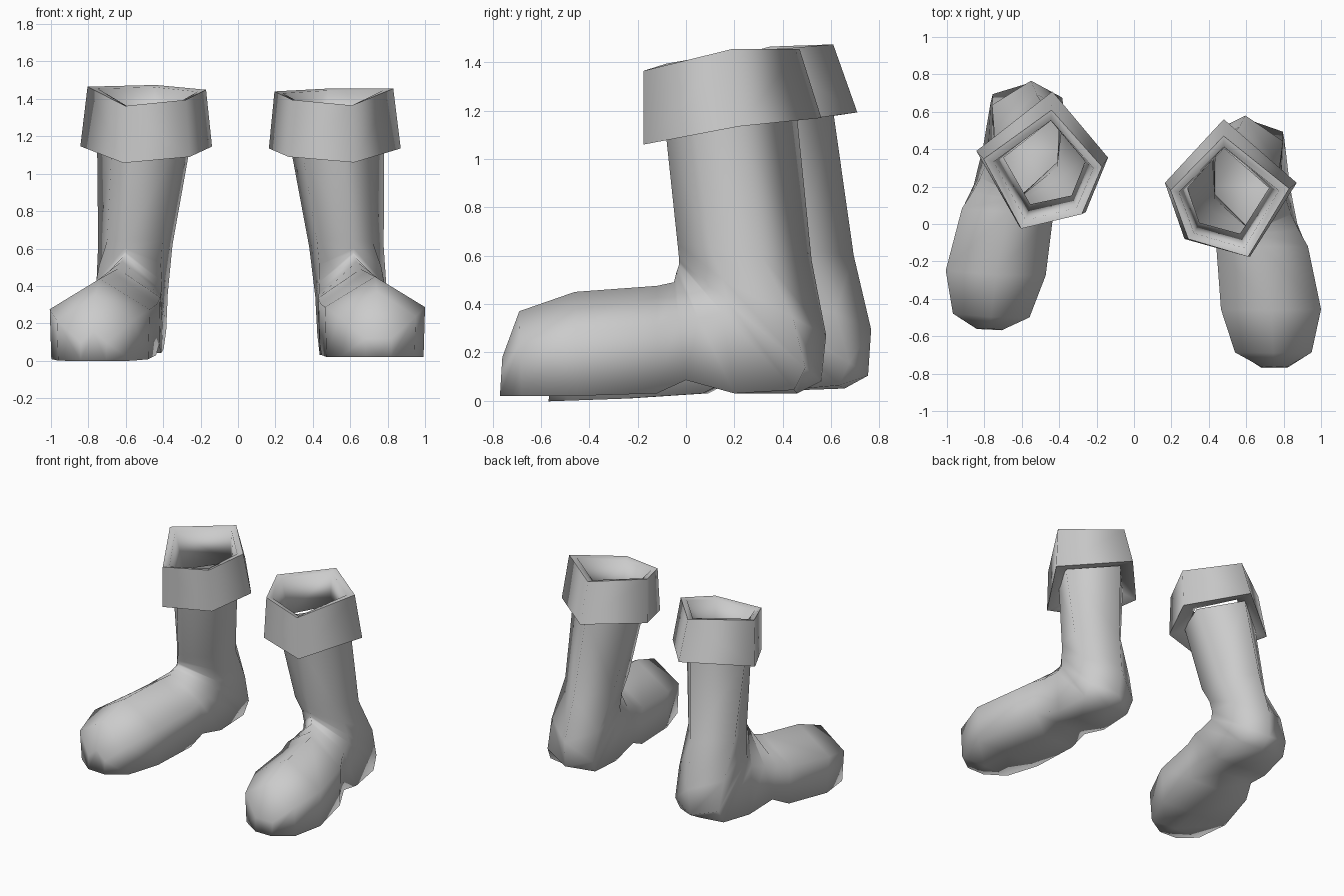
import bpy, bmesh
from mathutils import Matrix, Vector

cube = bpy.data.objects.get("Cube")
if cube:
    bpy.data.objects.remove(cube)

# One grey material for everything
grey = bpy.data.materials.new("plain_grey")
grey.use_nodes = True
COLOUR = (0.6, 0.6, 0.6, 1)
grey.diffuse_color = COLOUR
grey.node_tree.nodes["Principled BSDF"].inputs["Base Color"].default_value = COLOUR

# Cross-sections: (across, bottom to top) for the foot and for the shaft
FOOT = [(0, 0), (.97, 0), (1, .62), (0, 1), (-1, .62), (-.97, 0)]
SHAFT = [(-.1, 0), (1, .45), (.65, .78), (.15, 1), (-.75, .85), (-1, .45)]

# Stations from toe to cuff: inner x, outer x, top y, top z, bottom y, bottom z, blend
STATIONS = [
    (.68, .82, -.76, .18, -.77, .02, 0),
    (.54, .95, -.69, .37, -.68, .02, 0),
    (.465, 1, -.46, .45, -.45, .02, 0),
    (.44, .93, -.12, .475, -.12, .03, 0),
    (.43, .88, -.05, .49, 0, .085, 0),
    (.43, .84, -.04, .53, .2, .03, 0),
    (.43, .81, -.03, .56, .46, .03, .06),
    (.42, .8, -.03, .58, .56, .08, .25),
    (.41, .8, -.03, .6, .58, .27, .5),
    (.38, .78, -.035, .65, .52, .58, .85),
    (.28, .78, -.085, 1.12, .46, 1.17, 1),
]

# Cuff corners, front first: lower edge and upper edge
CUFF_LOW = [(.62, -.175, 1.06), (.87, .22, 1.135), (.48, .56, 1.17),
            (.165, .22, 1.135), (.27, -.08, 1.09)]
CUFF_TOP = [(.61, -.175, 1.365), (.83, .19, 1.455), (.48, .47, 1.455),
            (.195, .18, 1.44), (.29, -.08, 1.395)]


def station_ring(xin, xout, ty, tz, by, bz, blend):
    mid, half = (xin + xout) / 2, (xout - xin) / 2
    low, high = Vector((0, by, bz)), Vector((0, ty, tz))
    ring = []
    for f, s in zip(FOOT, SHAFT):
        u, v = Vector(f).lerp(Vector(s), blend)
        ring.append(low.lerp(high, v) + Vector((mid + half * u, 0, 0)))
    return ring


def shrink(ring, factor, rise):
    centre = sum((Vector(p) for p in ring), Vector()) / len(ring)
    out = []
    for p in ring:
        q = centre + (Vector(p) - centre) * factor
        out.append(Vector((q.x, q.y, p[2] + rise)))
    return out


def loft(name, rings, matrix, cap=False, closed=False):
    bm = bmesh.new()
    loops = [[bm.verts.new(matrix @ Vector(p)) for p in r] for r in rings]
    pairs = list(zip(loops, loops[1:]))
    if closed:
        pairs.append((loops[-1], loops[0]))
    for a, b in pairs:
        for i in range(len(a)):
            j = (i + 1) % len(a)
            bm.faces.new((a[i], a[j], b[j], b[i]))
    if cap:
        bm.faces.new(loops[0])
    bmesh.ops.recalc_face_normals(bm, faces=bm.faces)
    mesh = bpy.data.meshes.new(name)
    bm.to_mesh(mesh)
    bm.free()
    mesh.materials.append(grey)
    obj = bpy.data.objects.new(name, mesh)
    bpy.context.collection.objects.link(obj)
    bpy.ops.object.select_all(action='DESELECT')
    obj.select_set(True)
    bpy.context.view_layer.objects.active = obj


def build_boot(side, matrix):
    # Foot and shaft in one soft skin, open at the top
    loft(side + "_boot", [station_ring(*s) for s in STATIONS], matrix, cap=True)
    bpy.ops.object.shade_smooth()
    # Folded cuff: outer wall, rim, inner wall running into the shaft, underside
    rings = [CUFF_LOW, CUFF_TOP, shrink(CUFF_TOP, .84, -.01), shrink(CUFF_LOW, .62, .03)]
    loft(side + "_cuff", rings, matrix, closed=True)
    bpy.ops.object.shade_smooth_by_angle(angle=1.5)


# The right boot is a mirrored copy, set back and turned a little
mirror = Matrix.Scale(-1, 4, (1, 0, 0))
place = (Matrix.Translation((-.015, .167, .003))
         @ Matrix.Rotation(.035, 4, 'X') @ Matrix.Rotation(.05, 4, 'Z'))
build_boot("left", Matrix.Identity(4))
build_boot("right", mirror @ place)
